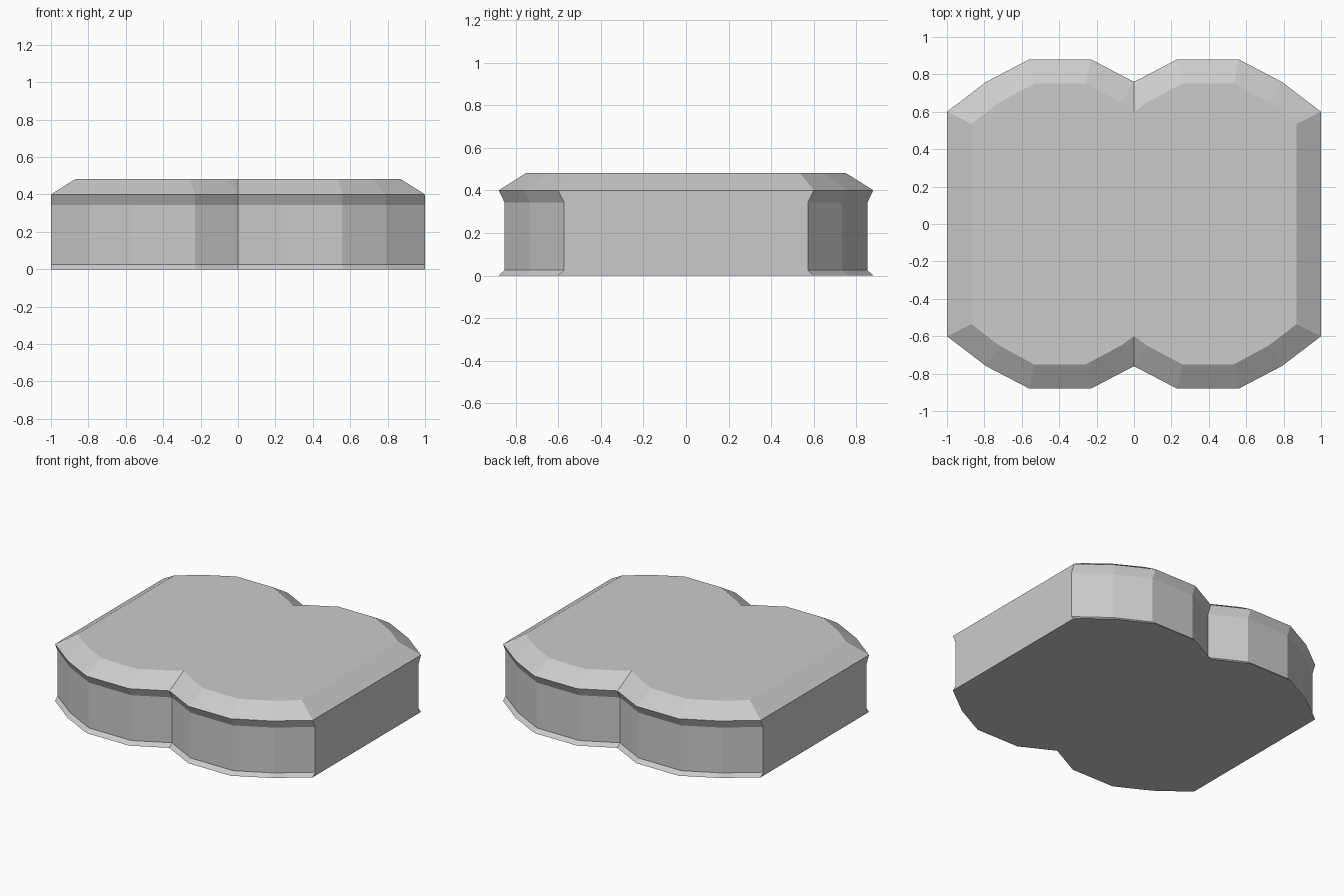
import bpy, bmesh

cube = bpy.data.objects.get("Cube")
if cube:
    bpy.data.objects.remove(cube, do_unlink=True)

# Single matte grey
grey = bpy.data.materials.new("light_grey")
grey.use_nodes = True
colour = (0.6, 0.6, 0.6, 1)
grey.diffuse_color = colour
grey.node_tree.nodes["Principled BSDF"].inputs["Base Color"].default_value = colour

# Quarter outlines from the side corner to the middle notch
rim = [(1, .6), (.79, .76), (.56, .88), (.23, .88), (0, .76), (0, .76)]
top = [(.87, .535), (.72, .65), (.535, .75), (.257, .75), (.07, .65), (0, .60)]
wall = [(x, y - .028) for x, y in rim]


def full_ring(quarter):
    """Mirror a quarter outline into a closed counter-clockwise loop."""
    back = quarter + [(-x, y) for x, y in quarter[-2::-1]]
    return back + [(-x, -y) for x, y in back]


# Layers from foot flare, through recessed wall, to bevelled top
layers = [(0, rim), (.025, wall), (.343, wall), (.4, rim), (.482, top)]

bm = bmesh.new()
rings = [[bm.verts.new((x, y, z)) for x, y in full_ring(q)] for z, q in layers]
n = len(rings[0])
for low, high in zip(rings, rings[1:]):
    for i in range(n):
        j = (i + 1) % n
        bm.faces.new((low[i], low[j], high[j], high[i]))
bm.faces.new(rings[0][::-1])
bm.faces.new(rings[-1])

# Collapse the doubled notch points into clean corners
bmesh.ops.remove_doubles(bm, verts=bm.verts[:], dist=.0005)
bmesh.ops.recalc_face_normals(bm, faces=bm.faces[:])

mesh = bpy.data.meshes.new("double_lobed_slab")
bm.to_mesh(mesh)
bm.free()
mesh.materials.append(grey)
slab = bpy.data.objects.new("double_lobed_slab", mesh)
bpy.context.collection.objects.link(slab)
